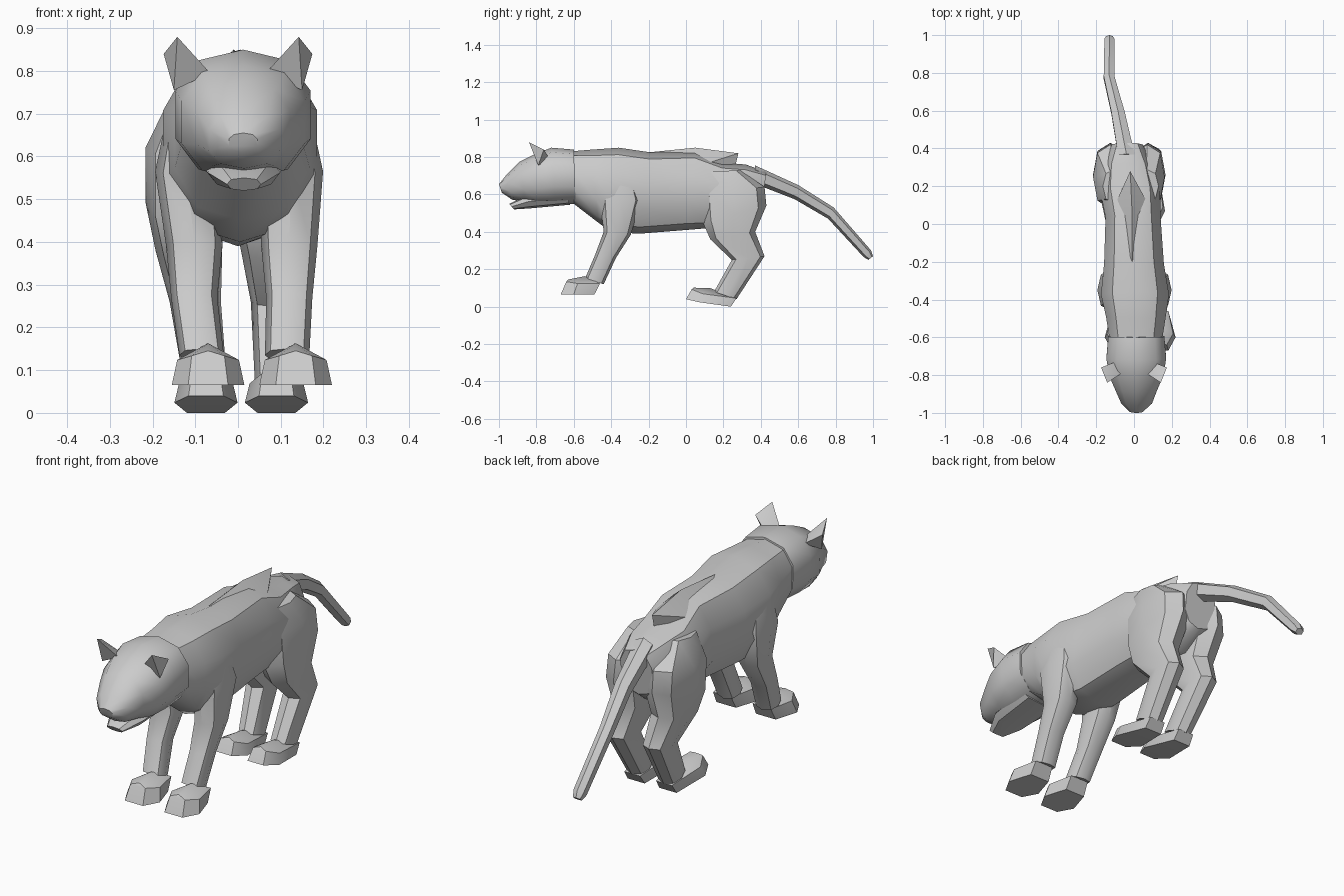
import bpy, bmesh, math
from mathutils import Vector


def finish(bm, name, angle=40):
    bmesh.ops.recalc_face_normals(bm, faces=bm.faces)
    mesh = bpy.data.meshes.new(name)
    bm.to_mesh(mesh)
    bm.free()
    ob = bpy.data.objects.new(name, mesh)
    bpy.context.collection.objects.link(ob)
    bpy.ops.object.select_all(action='DESELECT')
    ob.select_set(True)
    bpy.context.view_layer.objects.active = ob
    bpy.ops.object.shade_smooth_by_angle(angle=math.radians(angle))
    return ob


def loft(name, rings, n=8, power=0.85):
    """Skin rings given as (y, z of one edge, y, z of the opposite edge, centre x, half width)."""
    bm = bmesh.new()
    loops = []
    for ya, za, yb, zb, cx, w in rings:
        mid = Vector((cx, (ya + yb) / 2, (za + zb) / 2))
        half = Vector((0, (ya - yb) / 2, (za - zb) / 2))
        loop = []
        for i in range(n):
            t = 2 * math.pi * i / n
            c, s = (math.copysign(abs(v) ** power, v) for v in (math.cos(t), math.sin(t)))
            loop.append(bm.verts.new(mid + half * c + Vector((w * s, 0, 0))))
        loops.append(loop)
    for a, b in zip(loops, loops[1:]):
        for i in range(n):
            j = (i + 1) % n
            bm.faces.new((a[i], a[j], b[j], b[i]))
    bm.faces.new(loops[0])
    bm.faces.new(loops[-1])
    return finish(bm, name)


def hull(name, points, angle=40):
    bm = bmesh.new()
    for p in points:
        bm.verts.new(p)
    res = bmesh.ops.convex_hull(bm, input=bm.verts)
    junk = {g for g in res['geom_interior'] if isinstance(g, bmesh.types.BMVert)}
    bmesh.ops.delete(bm, geom=list(junk), context='VERTS')
    return finish(bm, name, angle)


def paw(name, cx, w, y0, y1, zf, zb, h):
    """Blunt paw: hexagonal sole from toe y0 to heel y1, domed on top."""
    ym, zm = y0 + 0.07, zf + (zb - zf) * 0.4
    pts = [(cx, y0 + 0.13, zm + h), (cx, y0 + 0.04, zf + h * 0.82)]
    for s in (-1, 1):
        pts += [(cx + s * w * 0.55, y0, zf), (cx + s * w, ym, zm), (cx + s * w * 0.6, y1, zb),
                (cx + s * w * 0.45, y0 + 0.03, zf + h * 0.7),
                (cx + s * w * 0.85, ym + 0.02, zm + h * 0.6),
                (cx + s * w * 0.55, y1 + 0.03, zb + h * 0.6)]
    hull(name, pts, 35)


# Trunk from neck to rump
loft("torso", [
    (-0.62, 0.83, -0.60, 0.55, 0.01, 0.145),
    (-0.50, 0.84, -0.47, 0.45, 0.01, 0.165),
    (-0.36, 0.85, -0.40, 0.40, 0.005, 0.188),
    (-0.19, 0.825, -0.25, 0.39, 0.0, 0.165),
    (0.05, 0.83, 0.00, 0.41, -0.005, 0.152),
    (0.20, 0.77, 0.12, 0.42, -0.02, 0.165),
    (0.32, 0.76, 0.30, 0.42, -0.03, 0.14),
    (0.43, 0.72, 0.40, 0.50, -0.035, 0.085)], 10)

# Raised wedge along the lower back
hull("back_ridge", [(-0.01, -0.2, 0.825), (-0.01, 0.05, 0.85), (-0.02, 0.28, 0.82),
                    (-0.12, 0.06, 0.75), (0.1, 0.06, 0.75), (-0.02, 0.26, 0.74)], 20)

# Head with muzzle, and the lower jaw
loft("head", [
    (-1.0, 0.655, -0.985, 0.61, 0.012, 0.035),
    (-0.96, 0.705, -0.93, 0.572, 0.014, 0.085),
    (-0.89, 0.775, -0.86, 0.56, 0.012, 0.115),
    (-0.81, 0.815, -0.79, 0.545, 0.012, 0.150),
    (-0.72, 0.85, -0.70, 0.545, 0.012, 0.165),
    (-0.60, 0.84, -0.59, 0.55, 0.012, 0.155)], 10)
loft("lower_jaw", [
    (-0.945, 0.55, -0.92, 0.52, 0.014, 0.04),
    (-0.84, 0.60, -0.84, 0.525, 0.014, 0.085),
    (-0.65, 0.62, -0.62, 0.545, 0.012, 0.10)])

# Ears
for side, s in (("left", -1), ("right", 1)):
    hull(side + "_ear", [(s * x, y, z) for x, y, z in (
        (0.065, -0.79, 0.795), (0.15, -0.79, 0.755), (0.10, -0.73, 0.79),
        (0.142, -0.84, 0.88), (0.174, -0.76, 0.84))], 20)

# Front legs and paws
for side, top, low, foot in (("left", -0.12, -0.085, -0.07), ("right", 0.125, 0.115, 0.135)):
    mid = (top + low) / 2
    loft(side + "_front_leg", [
        (-0.43, 0.72, -0.28, 0.70, top * 0.9, 0.055),
        (-0.46, 0.56, -0.24, 0.57, top, 0.074),
        (-0.44, 0.40, -0.295, 0.385, mid, 0.066),
        (-0.485, 0.28, -0.375, 0.26, mid, 0.054),
        (-0.54, 0.15, -0.44, 0.12, low, 0.052)])
    paw(side + "_front_paw", foot, 0.085, -0.67, -0.49, 0.065, 0.065, 0.098)

# Hind legs and paws
hips = (("left", (-0.10, -0.125, -0.125, -0.115, -0.10, -0.075)),
        ("right", (0.065, 0.07, 0.075, 0.085, 0.09, 0.09)))
for side, xs in hips:
    profile = [(0.11, 0.72, 0.29, 0.73, 0.065), (0.08, 0.60, 0.42, 0.64, 0.092),
               (0.09, 0.45, 0.43, 0.54, 0.092), (0.13, 0.36, 0.37, 0.40, 0.078),
               (0.245, 0.25, 0.42, 0.27, 0.06), (0.15, 0.08, 0.27, 0.04, 0.05)]
    loft(side + "_hind_leg", [(*p[:4], x, p[4]) for p, x in zip(profile, xs)])
    paw(side + "_hind_paw", xs[-1], 0.074, 0.0, 0.24, 0.04, 0.0, 0.075)

# Tail
loft("tail", [
    (0.37, 0.755, 0.36, 0.66, -0.04, 0.05),
    (0.60, 0.65, 0.58, 0.575, -0.085, 0.04),
    (0.79, 0.53, 0.76, 0.47, -0.132, 0.032),
    (0.99, 0.30, 0.95, 0.265, -0.13, 0.03),
    (1.0, 0.27, 0.975, 0.25, -0.13, 0.02)], 6)
